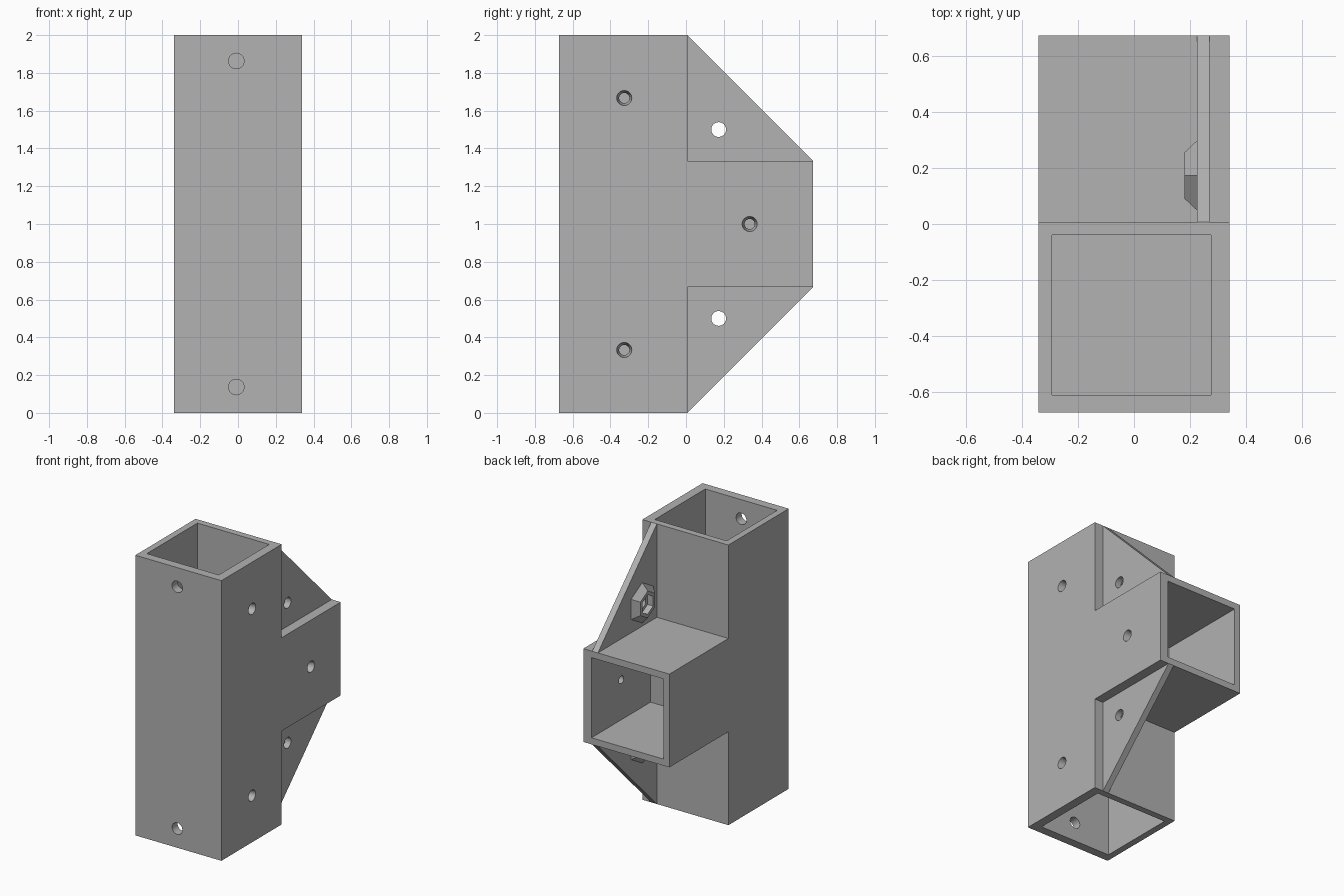
import bpy, bmesh, math
from mathutils import Vector

cube = bpy.data.objects.get("Cube")
if cube:
    bpy.data.objects.remove(cube, do_unlink=True)

# Single plain grey plastic
GREY = (0.445, 0.445, 0.445, 1.0)
mat = bpy.data.materials.new("grey_plastic")
mat.use_nodes = True
mat.diffuse_color = GREY
mat.node_tree.nodes["Principled BSDF"].inputs["Base Color"].default_value = GREY


def loft(name, ring_a, ring_b):
    """Solid between two matching rings of points."""
    bm = bmesh.new()
    a = [bm.verts.new(p) for p in ring_a]
    b = [bm.verts.new(p) for p in ring_b]
    bm.faces.new(a)
    bm.faces.new(b[::-1])
    n = len(a)
    for i in range(n):
        j = (i + 1) % n
        bm.faces.new((a[j], a[i], b[i], b[j]))
    bmesh.ops.recalc_face_normals(bm, faces=bm.faces)
    mesh = bpy.data.meshes.new(name)
    bm.to_mesh(mesh)
    bm.free()
    mesh.materials.append(mat)
    obj = bpy.data.objects.new(name, mesh)
    bpy.context.collection.objects.link(obj)
    return obj


def plate(name, profile, x0, x1):
    """Extrude a (y, z) profile along x."""
    return loft(name, [(x0, y, z) for y, z in profile],
                [(x1, y, z) for y, z in profile])


def box(name, lo, hi):
    return plate(name, [(lo[1], lo[2]), (hi[1], lo[2]), (hi[1], hi[2]), (lo[1], hi[2])],
                 lo[0], hi[0])


def cone(name, start, end, r0, r1, sides=32):
    """Round or six-sided tapered solid; a corner points along z for x axes."""
    start, end = Vector(start), Vector(end)
    along_y = abs(end.y - start.y) > abs(end.x - start.x)
    side = Vector((1, 0, 0)) if along_y else Vector((0, 1, 0))
    up = Vector((0, 0, 1))

    def ring(c, r):
        return [c + r * (math.sin(t) * side + math.cos(t) * up)
                for t in (2 * math.pi * i / sides for i in range(sides))]
    return loft(name, ring(start, r0), ring(end, r1))


def cut(obj, cutters):
    for c in cutters:
        mod = obj.modifiers.new("cut", 'BOOLEAN')
        mod.operation, mod.solver, mod.object = 'DIFFERENCE', 'EXACT', c
        bpy.context.view_layer.objects.active = obj
        bpy.ops.object.modifier_apply(modifier=mod.name)
        bpy.data.objects.remove(c, do_unlink=True)


def smooth(obj):
    bpy.ops.object.select_all(action='DESELECT')
    obj.select_set(True)
    bpy.context.view_layer.objects.active = obj
    bpy.ops.object.shade_smooth_by_angle(angle=math.radians(30))


W = 0.34                      # half width of the tubes
FRONT, MID, BACK = -0.673, 0.007, 0.673
LOW, HIGH = 0.667, 1.333      # branch bottom and top
IN_L, IN_R = -0.293, 0.275    # socket sides
SOCK_F, SOCK_B = -0.61, -0.04
CX, CY = -0.009, -0.327       # socket centre

# Tee body: upright tube with a branch to the back
body = plate("tee_body", [(FRONT, 0), (MID, 0), (MID, LOW), (BACK, LOW),
                          (BACK, HIGH), (MID, HIGH), (MID, 2), (FRONT, 2)], -W, W)

# Three square sockets around a solid core
cutters = [
    box("top_socket", (IN_L, SOCK_F, HIGH), (IN_R, SOCK_B, 2.1)),
    box("bottom_socket", (IN_L, SOCK_F, -0.1), (IN_R, SOCK_B, LOW)),
    box("branch_socket", (IN_L, MID, LOW + 0.047), (IN_R, BACK + 0.1, HIGH - 0.047)),
]
# Straight screw holes in the front wall
for z in (0.137, 1.863):
    cutters.append(cone("front_hole", (CX, FRONT - 0.05, z), (CX, SOCK_F + 0.05, z), 0.041, 0.041))
# Tapered screw holes in the left wall
for y, z in ((CY, 0.333), (CY, 1.667), (0.337, 1.0)):
    cutters.append(cone("side_hole", (W + 0.02, y, z), (IN_R - 0.02, y, z), 0.044, 0.023))
cut(body, cutters)
smooth(body)

# Triangular braces with a tapered hex nut holder, above and below the branch
P0, P1, BOSS = 0.225, 0.27, 0.181
HY = 0.173
for label, s in (("upper", 1), ("lower", -1)):
    hz = 1 + s * 0.5
    brace = plate(label + "_brace", [(MID, 1 + s), (BACK, 1 + s * 0.333),
                                     (MID, 1 + s * 0.333)], P0, P1)
    cut(brace, [cone("brace_hole", (P0 - 0.1, HY, hz), (P1 + 0.1, HY, hz), 0.039, 0.039)])
    smooth(brace)
    holder = cone(label + "_nut_holder", (P0, HY, hz), (BOSS, HY, hz), 0.144, 0.096, 6)
    cut(holder, [cone("nut_pocket", (P0 + 0.05, HY, hz), (BOSS - 0.05, HY, hz), 0.07, 0.07, 6)])
